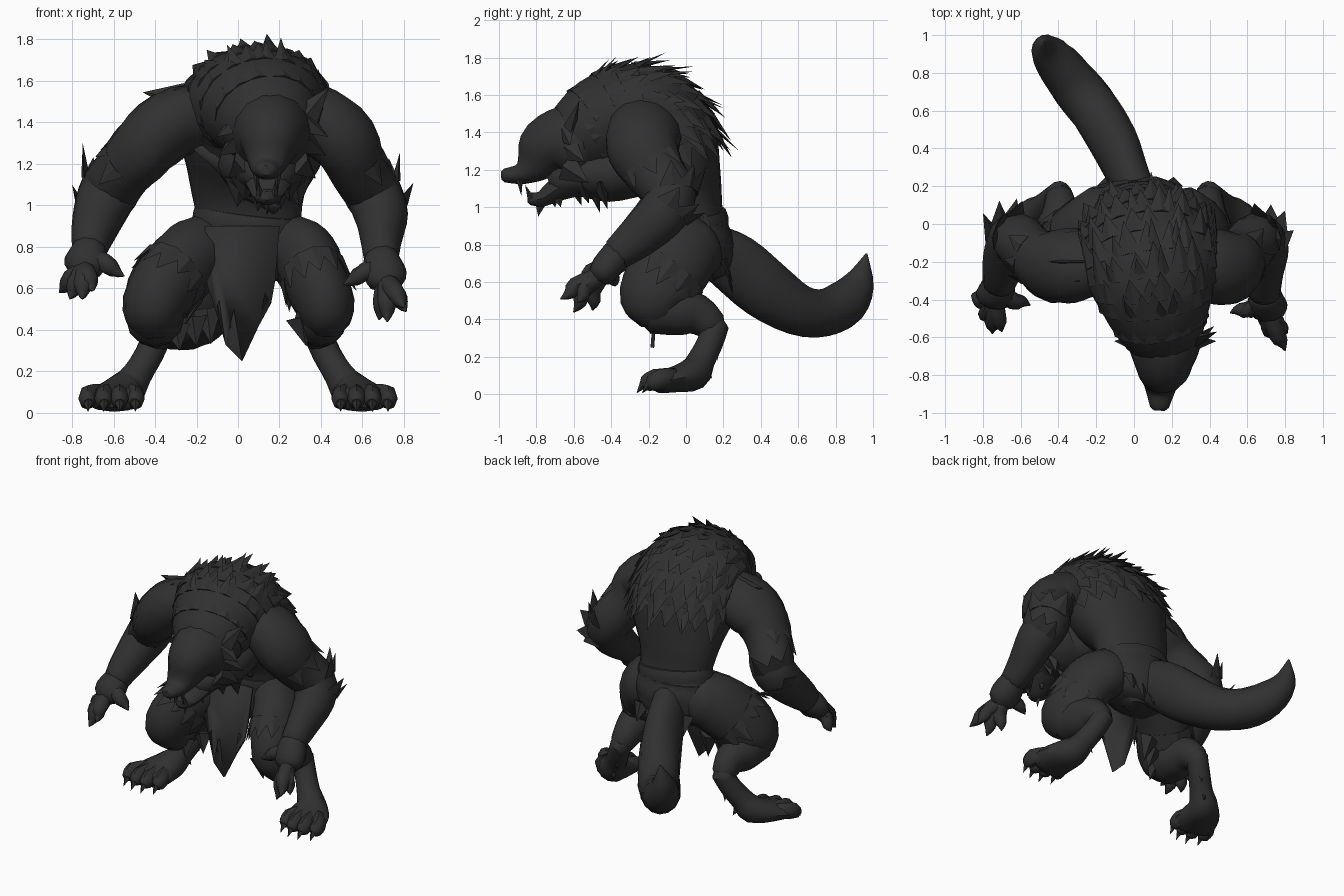
import bpy, bmesh, math, random
from mathutils import Vector
from mathutils.bvhtree import BVHTree

if "Cube" in bpy.data.objects:
    bpy.data.objects.remove(bpy.data.objects["Cube"])

random.seed(4)
FUR = bpy.data.materials.new("charcoal")
FUR.diffuse_color = (0.03, 0.03, 0.03, 1)
FUR.use_nodes = True
FUR.node_tree.nodes["Principled BSDF"].inputs["Base Color"].default_value = FUR.diffuse_color
SOLIDS = []

def finish(bm, name, angle=45):
    bmesh.ops.recalc_face_normals(bm, faces=bm.faces)
    me = bpy.data.meshes.new(name)
    bm.to_mesh(me)
    me.materials.append(FUR)
    ob = bpy.data.objects.new(name, me)
    bpy.context.collection.objects.link(ob)
    bpy.ops.object.select_all(action='DESELECT')
    ob.select_set(True)
    bpy.context.view_layer.objects.active = ob
    bpy.ops.object.shade_smooth_by_angle(angle=math.radians(angle))
    return ob

def spline(pts, steps):
    """Catmull-Rom through rows of (x, y, z, width, depth)."""
    P = [Vector(p) for p in pts]
    P = [P[0] * 2 - P[1]] + P + [P[-1] * 2 - P[-2]]
    out = []
    for i in range(1, len(P) - 2):
        a, b, c, d = P[i - 1:i + 3]
        for t in (k / steps for k in range(steps)):
            out.append((b * 2 + (c - a) * t + (a * 2 - b * 5 + c * 4 - d) * t * t
                        + (b * 3 - a - c * 3 + d) * t ** 3) * 0.5)
    return out + [P[-2]]

def loft(name, pts, sides=14, steps=3, dome=0.45):
    """Oval tube along a path; returns its rings so fur can be placed on it."""
    S = spline(pts, steps)
    C = [Vector(s[:3]) for s in S]
    rings = []
    for i, s in enumerate(S):
        t = (C[min(i + 1, len(C) - 1)] - C[max(i - 1, 0)]).normalized()
        u = (Vector((1, 0, 0)) - t * t.x).normalized()
        rings.append((C[i], u, t.cross(u), max(s[3], .004), max(s[4], .004), t))
    def cap(r, sign):
        return (r[0] + r[5] * min(r[3], r[4]) * dome * sign, r[1], r[2], r[3] * .6, r[4] * .6, r[5])
    bm = bmesh.new()
    loops = []
    for c, u, v, a, b, t in [cap(rings[0], -1)] + rings + [cap(rings[-1], 1)]:
        loops.append([bm.verts.new(c + u * a * math.cos(k * math.tau / sides)
                                   + v * b * math.sin(k * math.tau / sides)) for k in range(sides)])
    for A, B in zip(loops, loops[1:]):
        for k in range(sides):
            bm.faces.new((A[k], A[k - 1], B[k - 1], B[k]))
    bm.faces.new(loops[0])
    bm.faces.new(loops[-1])
    ob = finish(bm, name)
    SOLIDS.append((ob, BVHTree.FromBMesh(bm)))
    return rings

def on_skin(rings, f, deg):
    c, u, v, a, b, t = rings[round(f * (len(rings) - 1))]
    x, y = math.cos(math.radians(deg)), math.sin(math.radians(deg))
    return c + u * a * x + v * b * y, (u * x / a + v * y / b).normalized(), t

def spike(bm, base, tip, width, normal, thick=.3):
    d = (tip - base).normalized()
    w = d.cross(normal).normalized() * width
    n = w.cross(d) * thick
    ring = [bm.verts.new(base + o) for o in (w, n, -w, -n)]
    top = bm.verts.new(tip)
    for k in range(4):
        bm.faces.new((ring[k], ring[k - 1], top))
    bm.faces.new(ring)

def fur(name, rings, stations, angles, length, width, lift=.25, along=-1):
    """Rows of flat tufts lying on a loft."""
    bm = bmesh.new()
    for row, f in enumerate(stations):
        for a in angles:
            p, n, t = on_skin(rings, f, a + random.uniform(-6, 6) + (row % 2) * 9)
            L = length * random.uniform(.75, 1.2)
            spike(bm, p - n * .012, p + (t * along + n * lift).normalized() * L, width, n)
    finish(bm, name, 30)

def spikes(name, rows, width, normal=(0, -1, 0), thick=.35):
    bm = bmesh.new()
    for r in rows:
        spike(bm, Vector(r[:3]), Vector(r[3:6]), width, Vector(normal), thick)
    finish(bm, name, 30)

# torso curving from pelvis over the hump to the neck
torso = loft("torso", [
    (.04, .07, .66, .14, .12), (.04, .07, .78, .27, .19), (.05, .04, .95, .255, .16),
    (.05, .01, 1.1, .285, .185), (.07, -.06, 1.27, .35, .25), (.08, -.14, 1.43, .37, .28),
    (.1, -.28, 1.5, .35, .27), (.13, -.46, 1.44, .28, .255), (.16, -.6, 1.36, .21, .2)], 20)
fur("back_mane", torso, [.54, .58, .62, .66, .7, .75, .8, .85, .92], range(15, 170, 20), .17, .07, .1)
fur("back_crest", torso, [.56, .64, .7, .76, .82], (66, 90, 114), .15, .04, .38)
fur("neck_ruff", torso, [.84, .95], range(190, 360, 24), .15, .06, .3)
fur("waist_fur", torso, [.27], range(0, 360, 24), .09, .045, .22)

# belt, diagonal chest strap and shorts
loft("belt", [(.04, .05, .89, .262, .18), (.045, .045, .93, .264, .182), (.05, .04, .97, .258, .172)], 20, 2, .1)
skin = [on_skin(torso, .3 + .045 * i, 300 - 14 * i) for i in range(9)]
loft("chest_strap", [(*(p + n * .004), .03, .014) for p, n, t in skin], 8, 2)
loft("shorts", [(.05, .06, .64, .2, .16), (.04, .06, .74, .27, .195), (.04, .05, .9, .265, .18)], 18, 3, .15)

# head, throat, jaw, ears and tufts
loft("head", [(.16, -.55, 1.35, .2, .2), (.16, -.65, 1.35, .19, .195), (.155, -.745, 1.315, .155, .165),
              (.145, -.81, 1.235, .11, .115), (.14, -.88, 1.18, .08, .06), (.135, -.97, 1.17, .05, .038)])
loft("throat", [(.12, -.28, 1.2, .22, .15), (.14, -.42, 1.18, .21, .155), (.15, -.57, 1.17, .17, .12),
                (.15, -.69, 1.13, .11, .085)])
loft("lower_jaw", [(.15, -.6, 1.14, .13, .09), (.145, -.7, 1.09, .1, .065), (.14, -.77, 1.045, .07, .045),
                   (.14, -.83, 1.045, .045, .035)], 10)
spikes("fangs", [(.14 + s * .05, -.89, 1.15, .14 + s * .05, -.88, 1.06) for s in (-1, 1)]
       + [(.14 + s * .035, -.83, 1.05, .14 + s * .04, -.86, 1.12) for s in (-1, 1)], .018, thick=1)
spikes("chin_tuft", [(.14, -.77, 1.06, .14, -.79, .95), (.1, -.71, 1.08, .09, -.7, 1.0),
                     (.19, -.69, 1.08, .2, -.67, 1.0)], .045, (1, 0, 0), .6)
spikes("ears", [(.17 + s * .13, -.63, 1.4, .18 + s * .26, -.57, 1.57) for s in (-1, 1)], .085, (0, -1, 0), .5)
for side, s in (("left", -1), ("right", 1)):
    spikes(side + "_cheek_tufts", [(.16 + s * .14, -.64, z, .165 + s * x, y, z - .09) for z, x, y in (
        (1.42, .27, -.62), (1.33, .26, -.54), (1.22, .21, -.52))], .085, (s, -.6, 0), .5)
spikes("throat_mane", [(.14 + x, y, 1.13, .14 + x * 1.1, y + .04, z) for x, y, z in (
    (-.1, -.56, 1.02), (0, -.6, 1.01), (.1, -.56, 1.02), (-.13, -.46, .99), (-.04, -.5, .97),
    (.06, -.5, .98), (.14, -.46, .99))], .075, thick=.6)

def arm(side, pts, fingers, thumb, s):
    A = loft(side + "_arm", pts)
    out = 0 if s > 0 else 180
    fur(side + "_shoulder_fur", A, [.4], (out - 50, out, out + 50), .1, .06, .12, 1)
    fur(side + "_elbow_fur", A, [.56, .68], (out - 80 * s, out - 45 * s, out - 10 * s), .14, .07, .6, -1)
    w = Vector(pts[-1][:3])
    palm = w + (sum((Vector(f) for f in fingers), Vector()) / len(fingers) - w) * .42
    loft(side + "_palm", [(*w, .085, .085), (*(w.lerp(palm, .6)), .105, .085), (*palm, .095, .07)], 10)
    for i, f in enumerate(fingers + [thumb]):
        f = Vector(f)
        base = palm.lerp(f, .06) if i < len(fingers) else w.lerp(palm, .35)
        mid = base.lerp(f, .5) + Vector((0, -.02, .012))
        loft(f"{side}_finger_{i + 1}", [(*base, .05, .05), (*mid, .046, .046),
                                        (*base.lerp(f, .75), .034, .034), (*f, .004, .004)], 8, 2)

arm("left", [(-.17, -.2, 1.43, .15, .18), (-.33, -.22, 1.385, .17, .2), (-.45, -.22, 1.28, .16, .19),
             (-.55, -.15, 1.17, .14, .155), (-.62, -.08, 1.07, .145, .14), (-.665, -.14, .97, .13, .13),
             (-.7, -.25, .86, .105, .11), (-.715, -.32, .79, .085, .09)],
    [(-.86, -.38, .58), (-.81, -.5, .55), (-.75, -.58, .55), (-.7, -.57, .59)], (-.55, -.43, .66), -1)
arm("right", [(.28, -.2, 1.44, .15, .18), (.4, -.22, 1.4, .17, .2), (.515, -.23, 1.31, .165, .195),
              (.575, -.16, 1.18, .14, .16), (.65, -.08, 1.06, .14, .14), (.69, -.14, .95, .13, .135),
              (.69, -.27, .83, .1, .115), (.69, -.37, .75, .085, .09)],
    [(.81, -.58, .49), (.8, -.67, .51), (.72, -.6, .44), (.68, -.5, .45)], (.51, -.47, .62), 1)
spikes("shoulder_tufts", [(-.27, -.2, 1.52, -.46, -.2, 1.545), (-.28, -.3, 1.5, -.43, -.32, 1.48),
                          (.36, -.22, 1.55, .47, -.15, 1.49)], .07)

# legs: thigh, shin, raised heel and clawed foot
for side, s, slim in (("left", -1, 1), ("right", 1, .9)):
    def m(rows):
        return [(r[0] * s, *r[1:]) for r in rows]
    o = 1 - slim
    T = loft(side + "_thigh", m([(.13 + o, .07, .8, .16 * slim, .17), (.23 + o, -.02, .74, .175 * slim, .2),
                                 (.335 + o * .4, -.11, .63, .17 * slim, .205), (.4 + o * .2, -.17, .52, .16 * slim, .19),
                                 (.4 + o * .2, -.165, .43, .13 * slim, .14)]), 16)
    fur(side + "_shorts_hem", T, [.42], range(0, 360, 30), .14, .07, .12, 1)
    loft(side + "_shin", m([(.4, -.18, .455, .14 * slim, .13), (.4, -.05, .445, .135 * slim, .13),
                            (.39, .06, .425, .1, .11), (.395, .15, .36, .075, .08)]), 12)
    loft(side + "_heel", m([(.39, .155, .37, .07, .075), (.43, .13, .28, .07, .07), (.49, .08, .18, .075, .075),
                            (.54, .04, .11, .1, .09), (.585, -.06, .08, .14, .07), (.605, -.15, .065, .15, .06)]), 12)
    for i, y in enumerate((-.185, -.215, -.215, -.185)):
        x = .495 + .076 * i
        loft(f"{side}_toe_{i + 1}", m([(x * .6 + .23, -.06, .085, .045, .055), (x, y + .05, .08, .046, .055),
                                       (x, y, .055, .04, .045)]), 8, 2)
        spikes(f"{side}_claw_{i + 1}", [(x * s, y - .01, .055, x * s, y - .05, .005)], .025, (1, 0, 0), 1)
    spikes(side + "_heel_fur", [(s * .42, .16, .3, s * .42, .17, .18), (s * .5, .11, .17, s * .46, .14, .08)],
           .045, (0, 1, 0))

# tail with upturned tip
loft("tail", [(.03, .1, .8, .11, .13), (-.03, .26, .7, .11, .165), (-.1, .42, .565, .127, .165),
              (-.2, .59, .455, .135, .14), (-.31, .73, .435, .132, .13), (-.405, .85, .49, .115, .125),
              (-.47, .925, .6, .075, .085), (-.475, .965, .75, .006, .006)])

# ragged cloth: front panel, torn trouser leg, rear rags
bm = bmesh.new()
panel = [bm.verts.new((x, -.14 - .05 * (.9 - z) / .65, z)) for x, z in (
    (-.16, .9), (-.15, .62), (-.11, .5), (-.09, .54), (-.06, .33), (-.02, .5), (.02, .25),
    (.1, .42), (.13, .58), (.16, .53), (.18, .64), (.2, .9))]
bmesh.ops.triangulate(bm, faces=[bm.faces.new(panel)])
finish(bm, "front_cloth").modifiers.new("thickness", 'SOLIDIFY').thickness = .02
spikes("torn_hem", [(-.3, -.15, .42, -.28, -.18, .3), (-.22, -.08, .46, -.2, -.1, .32),
                    (-.15, -.03, .5, -.13, -.06, .33), (.3, -.2, .46, .33, -.19, .32)], .07, thick=.5)
spikes("rear_rags", [(x, .2, .72, x * 1.05, .25, z) for x, z in (
    (-.14, .58), (-.06, .6), (.04, .54), (.12, .56), (.2, .6))], .06, (0, 1, 0))

# drop faces buried inside neighbouring parts
def buried(p, ob):
    for other, tree in SOLIDS:
        if other is not ob:
            co, n, i, d = tree.find_nearest(p)
            if d > .008 and (co - p).dot(n) > d * .5:
                return True
    return False

for ob in list(bpy.context.collection.objects):
    bm = bmesh.new()
    bm.from_mesh(ob.data)
    hidden = {v for v in bm.verts if buried(v.co, ob)}
    bmesh.ops.delete(bm, geom=[f for f in bm.faces if all(v in hidden for v in f.verts)], context='FACES')
    bm.to_mesh(ob.data)
